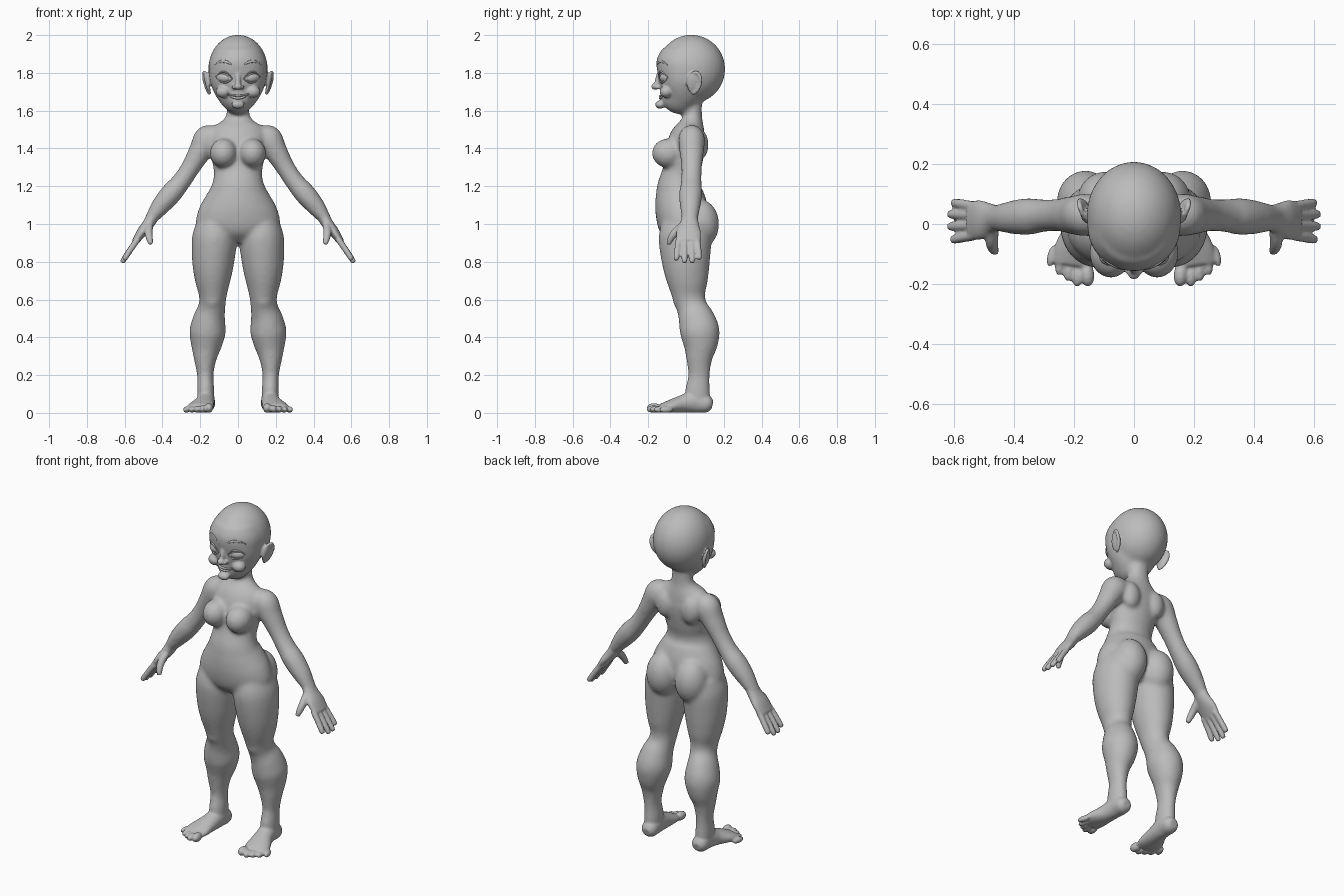
import bpy
import bmesh
import math
from mathutils import Vector, Matrix
from mathutils.bvhtree import BVHTree

cube = bpy.data.objects.get("Cube")
if cube:
    bpy.data.objects.remove(cube, do_unlink=True)

# One clay colour for everything
clay = bpy.data.materials.new("grey clay")
clay.use_nodes = True
clay.diffuse_color = (0.5, 0.5, 0.5, 1)
clay.node_tree.nodes["Principled BSDF"].inputs["Base Color"].default_value = (0.5, 0.5, 0.5, 1)


def smooth_path(rows, steps=4):
    """Catmull-Rom interpolation of rows of numbers."""
    rows = [Vector(r) for r in rows]
    out = []
    for i in range(len(rows) - 1):
        a, b = rows[max(i - 1, 0)], rows[i]
        c, d = rows[i + 1], rows[min(i + 2, len(rows) - 1)]
        for s in range(steps):
            t = s / steps
            out.append(0.5 * (2 * b + (c - a) * t + (2 * a - 5 * b + 4 * c - d) * t * t
                              + (3 * b - a - 3 * c + d) * t ** 3))
    return out + [rows[-1]]


def loft(bm, rows, side=(0, 1, 0), mirror=True, sides=20):
    """Closed tube through rows of (x, y, z, across, along side)."""
    side = Vector(side)
    path = smooth_path(rows)
    for sign in ((1, -1) if mirror else (1,)):
        rings = []
        for i, p in enumerate(path):
            ahead, behind = path[min(i + 1, len(path) - 1)], path[max(i - 1, 0)]
            tangent = (Vector(ahead[:3]) - Vector(behind[:3])).normalized()
            u = tangent.cross(side).normalized()
            v = u.cross(tangent)
            ring = []
            for k in range(sides):
                a = math.tau * k / sides
                q = Vector(p[:3]) + u * p[3] * math.cos(a) + v * p[4] * math.sin(a)
                ring.append(bm.verts.new((q.x * sign, q.y, q.z)))
            rings.append(ring)
        faces = [bm.faces.new(rings[0]), bm.faces.new(rings[-1][::-1])]
        for lo, hi in zip(rings, rings[1:]):
            for k in range(sides):
                j = (k + 1) % sides
                faces.append(bm.faces.new((lo[k], hi[k], hi[j], lo[j])))
        bmesh.ops.recalc_face_normals(bm, faces=faces)


def stack(bm, rows, mirror=False):
    """Upright loft from rows of (z, left, right, front, back)."""
    loft(bm, [((a + b) / 2, (f + k) / 2, z, (b - a) / 2, (k - f) / 2)
              for z, a, b, f, k in rows], mirror=mirror, sides=32)


def blob(bm, centre, radii, turn=(0, 0, 0), mirror=True):
    """Ellipsoid, mirrored across x when asked."""
    for sign in ((1, -1) if mirror else (1,)):
        x, y, z = centre
        spin = Matrix.Identity(4)
        for angle, axis in zip(turn, "XYZ"):
            flip = 1 if axis == "X" else sign
            spin = Matrix.Rotation(math.radians(angle * flip), 4, axis) @ spin
        place = Matrix.Translation((x * sign, y, z)) @ spin @ Matrix.Diagonal((*radii, 1))
        bmesh.ops.create_uvsphere(bm, u_segments=32, v_segments=20, radius=1, matrix=place)


def build(name, bm, voxel=0, relax=0):
    """Object from a bmesh; overlapping parts are fused when voxel is given."""
    mesh = bpy.data.meshes.new(name)
    bm.to_mesh(mesh)
    bm.free()
    obj = bpy.data.objects.new(name, mesh)
    bpy.context.collection.objects.link(obj)
    if voxel:
        remesh = obj.modifiers.new("fuse", "REMESH")
        remesh.mode = "VOXEL"
        remesh.voxel_size = voxel
        soften = obj.modifiers.new("soften", "SMOOTH")
        soften.factor = 0.5
        soften.iterations = relax
        graph = bpy.context.evaluated_depsgraph_get()
        obj.data = bpy.data.meshes.new_from_object(obj.evaluated_get(graph))
        obj.modifiers.clear()
    obj.data.materials.clear()
    obj.data.materials.append(clay)
    obj.data.polygons.foreach_set("use_smooth", [True] * len(obj.data.polygons))
    return obj


# Torso and neck
bm = bmesh.new()
stack(bm, [(z, -w, w, f, k) for z, w, f, k in (
    (0.91, .07, -.08, .07), (0.95, .17, -.12, .10), (1.0, .222, -.15, .115),
    (1.08, .208, -.163, .115), (1.15, .17, -.163, .095), (1.2, .142, -.153, .075),
    (1.26, .127, -.13, .07), (1.32, .135, -.115, .085), (1.4, .15, -.105, .1),
    (1.46, .155, -.085, .105), (1.51, .135, -.05, .1), (1.545, .085, -.025, .09),
    (1.58, .062, -.014, .085), (1.66, .058, -.015, .085))])
blob(bm, (.077, -.095, 1.375), (.072, .085, .078))
blob(bm, (.095, .075, 1.0), (.095, .1, .13))
blob(bm, (.085, .075, 1.42), (.055, .045, .08))

# Legs
stack(bm, [
    (1.02, .03, .215, -.12, .12), (.93, .006, .243, -.145, .135), (.8, .02, .243, -.128, .127),
    (.7, .04, .228, -.102, .117), (.62, .06, .207, -.073, .103), (.56, .067, .21, -.05, .112),
    (.5, .067, .237, -.042, .15), (.43, .065, .257, -.032, .178), (.36, .085, .25, -.015, .168),
    (.29, .112, .235, 0, .14), (.2, .13, .217, .012, .126), (.12, .125, .217, -.005, .128),
    (.05, .125, .215, -.01, .13)], mirror=True)
blob(bm, (.135, -.035, .6), (.045, .035, .05))

# Arms
loft(bm, [
    (.10, .03, 1.49, .035, .045), (.155, .03, 1.455, .075, .07), (.2, .03, 1.385, .062, .065),
    (.25, .03, 1.3, .051, .055), (.3, .028, 1.225, .051, .055), (.355, .025, 1.16, .057, .062),
    (.41, .022, 1.095, .05, .055), (.455, .02, 1.035, .035, .045), (.475, .018, 1.005, .03, .044)])

# Skull and face
blob(bm, (0, .028, 1.82), (.158, .18, .182), mirror=False)
stack(bm, [(z, -w, w, f, k) for z, w, f, k in (
    (1.606, .03, -.13, -.06), (1.625, .062, -.152, -.01), (1.66, .098, -.155, .05),
    (1.7, .128, -.152, .09), (1.75, .148, -.147, .11), (1.8, .154, -.154, .13),
    (1.86, .152, -.156, .14), (1.92, .125, -.127, .12))])
body = build("body_base", bm, 0.011, 8)

# Hands: palm, thumb and four fingers
bm = bmesh.new()
bm.from_mesh(body.data)
bpy.data.objects.remove(body, do_unlink=True)
loft(bm, [(.445, .02, 1.05, .033, .04), (.475, .018, 1.0, .031, .05),
          (.51, .014, .955, .027, .066), (.545, .012, .905, .018, .064)])
loft(bm, [(.468, -.015, .995, .02, .02), (.473, -.058, .955, .021, .021),
          (.468, -.082, .92, .018, .017), (.461, -.093, .893, .012, .012)])
for y, tip_y, reach in ((.059, .071, .85), (.028, .033, 1), (-.006, -.008, 1), (-.038, -.052, .88)):
    rows = []
    for t, r in ((0, .017), (.4, .0165), (.75, .016), (.93, .0145), (1, .009)):
        s = t * reach
        rows.append((.53 + .085 * s, y + (tip_y - y) * t, .92 - .115 * s - .01 * t * t, r, r))
    loft(bm, rows, sides=14)

# Feet and toes
loft(bm, [(.168, .14, .04, .025, .022), (.168, .115, .046, .045, .046), (.17, .05, .06, .048, .06),
          (.178, -.015, .048, .054, .048), (.195, -.085, .034, .07, .034),
          (.203, -.135, .025, .068, .022)], side=(0, 0, 1))
for i in range(5):
    size = (.026, .02, .019, .018, .017)[i]
    blob(bm, (.155 + .028 * i + (.006 if i else 0), -.17 + .004 * i * i - .006 * (i == 1), size),
         (size * .9, .038, size), (0, 0, 5 * i - 5))

# Nose, cheeks and chin
blob(bm, (0, -.162, 1.728), (.021, .023, .018), mirror=False)
blob(bm, (0, -.148, 1.765), (.014, .016, .05), (-12, 0, 0), mirror=False)
blob(bm, (.02, -.152, 1.724), (.013, .015, .012))
blob(bm, (.078, -.105, 1.7), (.04, .035, .032))
blob(bm, (0, -.137, 1.632), (.035, .026, .022), mirror=False)

# Ears: thin shell with a raised rim
blob(bm, (.163, .042, 1.745), (.011, .036, .056), (-12, 14, 0))
rim = []
for i in range(13):
    a = math.radians(-100 + 290 * i / 12)
    h, v = math.cos(a), math.sin(a)
    rim.append((.164 + .014 * v + .012 * h, .043 + .034 * h + .008 * v, 1.748 + .055 * v, .009, .009))
loft(bm, rim, side=(1, 0, 0), sides=12)
body = build("body", bm, 0.0062, 4)

# Facial details sit on the fused surface
surface = BVHTree.FromObject(body, bpy.context.evaluated_depsgraph_get())


def face_y(x, z):
    hit = surface.ray_cast(Vector((x, -1, z)), Vector((0, 1, 0)))[0]
    return hit.y if hit else -.12


def on_face(name, points, thick, depth, lift=0, mirror=True):
    """Tapered strip that follows the face through (x, z) points."""
    bm = bmesh.new()
    rows = []
    for i, (x, z) in enumerate(points):
        r = .35 + .65 * math.sin(math.pi * i / (len(points) - 1))
        rows.append((x, face_y(x, z) - lift, z, thick * r, depth * r))
    loft(bm, rows, mirror=mirror, sides=10)
    return build(name, bm)


# Eyes and lids
bm = bmesh.new()
blob(bm, (.074, face_y(.074, 1.775) + .018, 1.775), (.042, .026, .027), (0, -4, 24))
build("eyes", bm)
for name, rise in (("upper_lids", .031), ("lower_lids", -.025)):
    arc = []
    for i in range(9):
        t = i / 4 - 1
        arc.append((.074 + .044 * t, 1.774 + .005 * t + rise * (1 - t * t)))
    on_face(name, arc, .005, .007)

# Brows
on_face("brows", [(.034, 1.845), (.06, 1.858), (.09, 1.86), (.122, 1.842)], .008, .004)

# Lips
for name, middle, thick in (("upper_lip", 1.678, .006), ("lower_lip", 1.666, .007)):
    arc = []
    for i in range(9):
        t = i / 4 - 1
        arc.append((.058 * t, middle + (1.69 - middle) * t * t))
    on_face(name, arc, thick, .009, 0, False)
